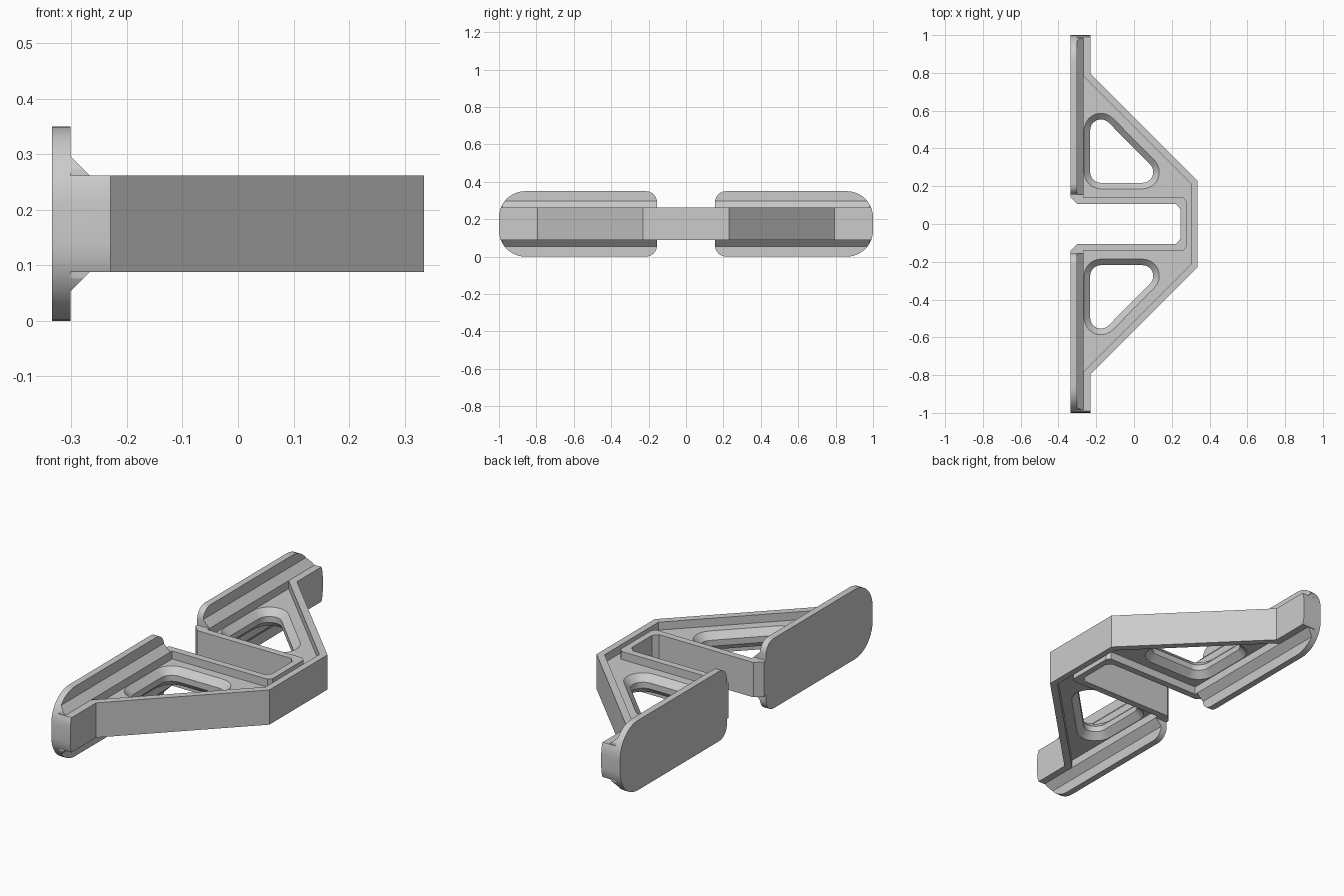
import bpy, bmesh, math
from mathutils import Vector

if "Cube" in bpy.data.objects:
    bpy.data.objects.remove(bpy.data.objects["Cube"])

grey = bpy.data.materials.new("light_grey")
grey.diffuse_color = (0.6, 0.6, 0.6, 1)
grey.use_nodes = True
grey.node_tree.nodes["Principled BSDF"].inputs["Base Color"].default_value = grey.diffuse_color

Z0, Z1 = 0.088, 0.262      # body height range
WEB0, WEB1 = 0.128, 0.222  # recessed web height range


def loft(name, rings):
    """Closed solid through matching rings of points."""
    bm = bmesh.new()
    loops = [[bm.verts.new(p) for p in r] for r in rings]
    n = len(loops[0])
    for a, b in zip(loops, loops[1:]):
        for i in range(n):
            j = (i + 1) % n
            bm.faces.new((a[i], a[j], b[j], b[i]))
    bm.faces.new(loops[0][::-1])
    bm.faces.new(loops[-1])
    bmesh.ops.recalc_face_normals(bm, faces=bm.faces)
    me = bpy.data.meshes.new(name)
    bm.to_mesh(me)
    bm.free()
    me.materials.append(grey)
    ob = bpy.data.objects.new(name, me)
    bpy.context.collection.objects.link(ob)
    return ob


def prism(name, pts, lo, hi, axis):
    """Extrude a 2D outline along x, y or z."""
    place = {"x": lambda a, b, t: (t, a, b),
             "y": lambda a, b, t: (a, t, b),
             "z": lambda a, b, t: (a, b, t)}[axis]
    return loft(name, [[place(a, b, t) for a, b in pts] for t in (lo, hi)])


def boolean(target, cutter, op):
    bpy.context.view_layer.objects.active = target
    mod = target.modifiers.new("cut", "BOOLEAN")
    mod.operation, mod.object, mod.solver = op, cutter, "EXACT"
    bpy.ops.object.modifier_apply(modifier=mod.name)
    bpy.data.objects.remove(cutter)


def arc(cx, cy, r, a0, a1, n=10):
    return [(cx + r * math.cos(math.radians(a0 + (a1 - a0) * i / n)),
             cy + r * math.sin(math.radians(a0 + (a1 - a0) * i / n))) for i in range(n + 1)]


def rounded(lo, hi, r_lo, r_hi, h=0.35):
    """Rounded rectangle in y-z, with its own radius at each end."""
    return (arc(hi - r_hi, h - r_hi, r_hi, 90, 0) + arc(hi - r_hi, r_hi, r_hi, 0, -90)
            + arc(lo + r_lo, r_lo, r_lo, -90, -180) + arc(lo + r_lo, h - r_lo, r_lo, 180, 90))


def symmetric(half):
    return half + [(x, -y) for x, y in reversed(half)]


# Bracket body with its central slot
outline = symmetric([(0.245, 0.08), (0.222, 0.105), (-0.30, 0.105), (-0.335, 0.14),
                     (-0.335, 0.155), (-0.312, 0.155), (-0.312, 1.0), (-0.23, 1.0),
                     (-0.23, 0.795), (0.335, 0.23)])
# The symmetric list closes wrongly across the slot, so reorder into one loop
half = outline[:10]
outline = half[::-1] + [(x, -y) for x, y in half]
outline = outline[10:] + outline[:10]
body = prism("bracket_body", outline, Z0, Z1, "z")

# Shallow pockets above and below the web, leaving a raised rim
outer = [(-0.267, 0.782), (0.302, 0.213)]
inner = [(-0.267, 0.14), (0.262, 0.14), (0.277, 0.122)]
pocket = symmetric(outer) + [(x, -y) for x, y in inner] + inner[::-1]
for lo, hi in ((WEB1, 0.4), (-0.1, WEB0)):
    boolean(body, prism("pocket_cutter", pocket, lo, hi, "z"), "DIFFERENCE")


# Rounded triangular holes with chamfered edges on both faces
def hole_ring(r, z, s):
    pts = (arc(-0.175, 0.275, r, 180, 270) + arc(0.045, 0.275, r, 270, 405)
           + arc(-0.175, 0.497, r, 45, 180))
    return [(x, s * y, z) for x, y in pts]


for s in (1, -1):
    steps = [(0.089, 0.095), (0.089, WEB0), (0.057, WEB0 + 0.032),
             (0.057, WEB1 - 0.032), (0.089, WEB1), (0.089, 0.255)]
    boolean(body, loft("hole_cutter", [hole_ring(r, z, s) for r, z in steps]), "DIFFERENCE")

# Round off the far ends of the body
boolean(body, prism("end_rounder", rounded(-1, 1, 0.14, 0.14), -0.6, 0.6, "x"), "INTERSECT")

# Mounting plates and their sloped joining ribs
wedge = [(-0.302, 0.053), (-0.267, 0.088), (-0.267, 0.262),
         (-0.302, 0.297), (-0.32, 0.297), (-0.32, 0.053)]
parts = [body]
for s, side in ((1, "back"), (-1, "front")):
    profile = [(s * y, z) for y, z in rounded(0.155, 1.0, 0.06, 0.14)]
    parts.append(prism(side + "_mounting_plate", profile, -0.335, -0.302, "x"))
    rib = prism(side + "_sloped_rib", wedge, *sorted((s * 0.15, s * 0.985)), "y")
    boolean(rib, prism("rib_rounder", profile, -0.5, 0.0, "x"), "INTERSECT")
    parts.append(rib)

# Smooth curved faces, keep edges sharp
bpy.ops.object.select_all(action="DESELECT")
for ob in parts:
    ob.select_set(True)
bpy.context.view_layer.objects.active = body
bpy.ops.object.shade_smooth_by_angle(angle=math.radians(25))
